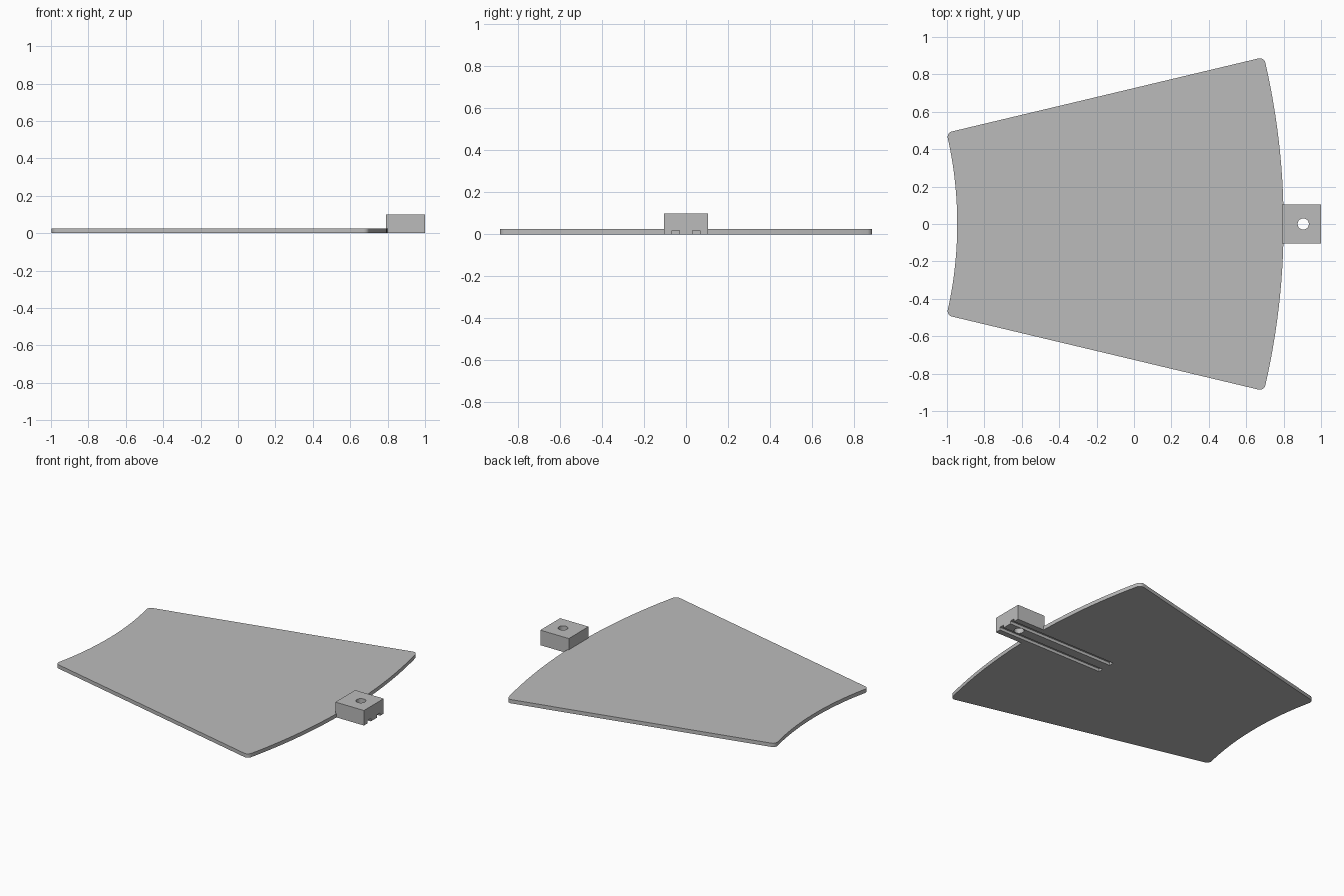
import bpy, bmesh, math
from mathutils import Matrix, Vector

default = bpy.data.objects.get("Cube")
if default:
    bpy.data.objects.remove(default, do_unlink=True)

# One plain grey for everything
grey = bpy.data.materials.new("plain grey")
grey.use_nodes = True
colour = (0.5, 0.5, 0.5, 1)
grey.diffuse_color = colour
grey.node_tree.nodes["Principled BSDF"].inputs["Base Color"].default_value = colour

APEX, INNER, OUTER, HALF_ANGLE = -3.05, 2.105, 3.85, math.radians(13.4)
PLATE_H, BLOCK_H, BLOCK_HALF, BLOCK_X = 0.025, 0.1, 0.104, 0.79
HOLE_X, HOLE_R = 0.905, 0.03
SLOT_X, SLOT_Y, SLOT_W, SLOT_H = 0.22, 0.049, 0.034, 0.019
STEPS = 24


def finish(name, bm):
    bmesh.ops.recalc_face_normals(bm, faces=bm.faces)
    mesh = bpy.data.meshes.new(name)
    bm.to_mesh(mesh)
    bm.free()
    mesh.materials.append(grey)
    obj = bpy.data.objects.new(name, mesh)
    bpy.context.collection.objects.link(obj)
    return obj


def box(name, low, high):
    low, high = Vector(low), Vector(high)
    bm = bmesh.new()
    place = Matrix.Translation((low + high) / 2) @ Matrix.Diagonal((*(high - low), 1))
    bmesh.ops.create_cube(bm, size=1, matrix=place)
    return finish(name, bm)


def arc(radius, start, end):
    angles = [start + (end - start) * i / STEPS for i in range(STEPS + 1)]
    return [(APEX + radius * math.cos(a), radius * math.sin(a), 0) for a in angles]


def cut(obj, cutters):
    bpy.context.view_layer.objects.active = obj
    for cutter in cutters:
        cutter.hide_render = True
        mod = obj.modifiers.new("cut", 'BOOLEAN')
        mod.operation, mod.solver, mod.object = 'DIFFERENCE', 'EXACT', cutter
        bpy.ops.object.modifier_apply(modifier=mod.name)


# Fan-shaped plate with rounded corners
bm = bmesh.new()
outline = arc(OUTER, -HALF_ANGLE, HALF_ANGLE) + arc(INNER, HALF_ANGLE, -HALF_ANGLE)
base = bm.faces.new([bm.verts.new(p) for p in outline])
side = bmesh.ops.extrude_face_region(bm, geom=[base])["geom"]
bmesh.ops.translate(bm, verts=[v for v in side if isinstance(v, bmesh.types.BMVert)],
                    vec=(0, 0, PLATE_H))
bmesh.ops.recalc_face_normals(bm, faces=bm.faces)
corners = [e for e in bm.edges
           if abs(e.verts[0].co.z - e.verts[1].co.z) > PLATE_H / 2
           and e.calc_face_angle(0) > 1]
bmesh.ops.bevel(bm, geom=corners, offset=0.03, segments=6, profile=0.5, affect='EDGES')
plate = finish("fan_plate", bm)

# Mounting block on the outer rim
block = box("mounting_block", (BLOCK_X, -BLOCK_HALF, 0), (1, BLOCK_HALF, BLOCK_H))

# Cutters: seat for the block, screw hole and the two underside grooves
seat = box("block_seat_cutter", (BLOCK_X, -BLOCK_HALF, -1), (1.1, BLOCK_HALF, 1))
bm = bmesh.new()
bmesh.ops.create_cone(bm, cap_ends=True, segments=32, radius1=HOLE_R, radius2=HOLE_R,
                      depth=1, matrix=Matrix.Translation((HOLE_X, 0, 0)))
hole = finish("hole_cutter", bm)
grooves = [box("groove_cutter", (SLOT_X, s * SLOT_Y - SLOT_W / 2, -0.1),
               (1.1, s * SLOT_Y + SLOT_W / 2, SLOT_H)) for s in (-1, 1)]

cut(plate, [seat] + grooves)
cut(block, [hole] + grooves)
for cutter in [seat, hole] + grooves:
    bpy.data.objects.remove(cutter, do_unlink=True)

# Smooth the arcs and the hole, keep corners crisp
for obj in (plate, block):
    bpy.ops.object.select_all(action='DESELECT')
    obj.select_set(True)
    bpy.context.view_layer.objects.active = obj
    bpy.ops.object.shade_smooth_by_angle(angle=math.radians(30))
